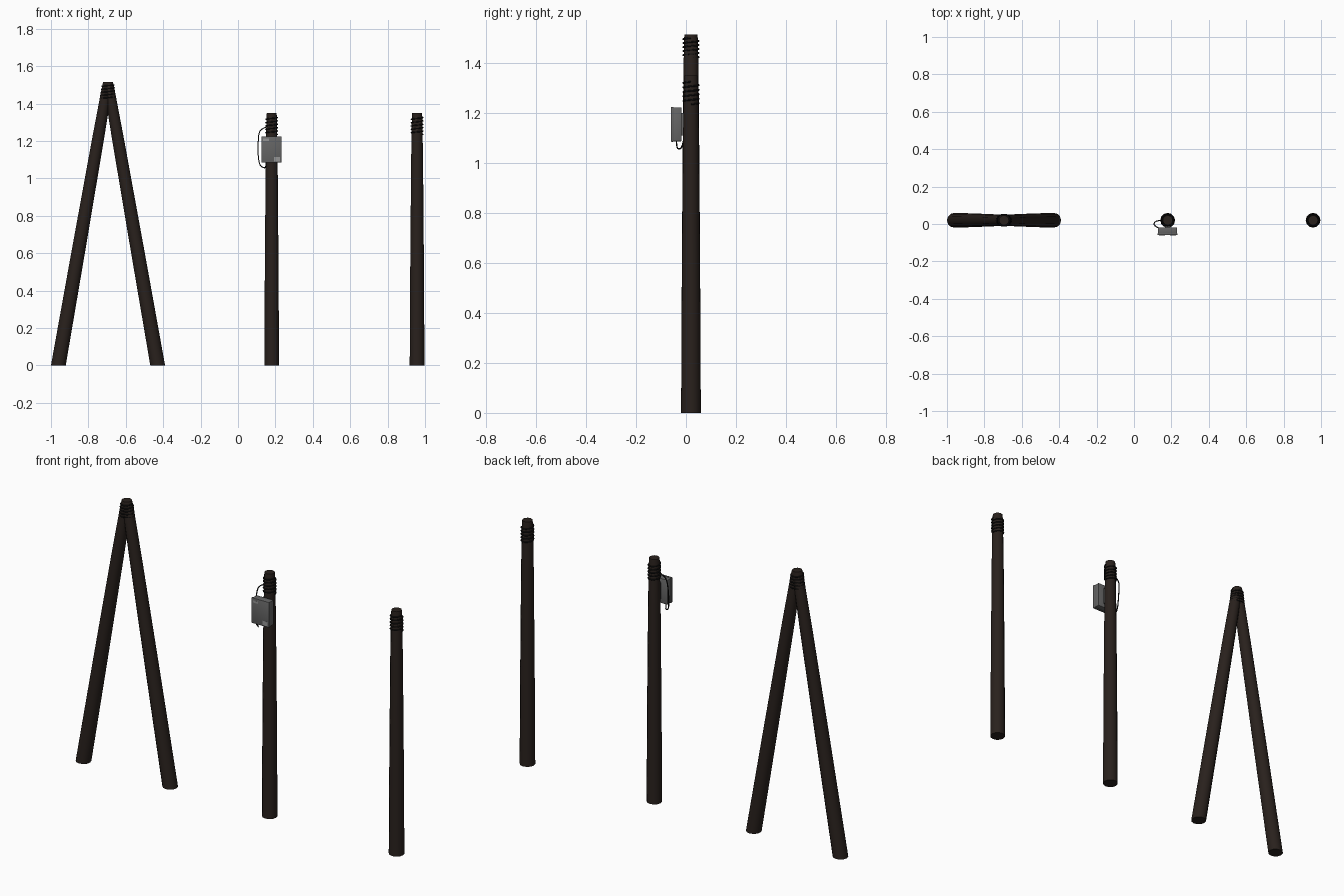
import bpy, bmesh
from math import sin, cos, pi

if "Cube" in bpy.data.objects:
    bpy.data.objects.remove(bpy.data.objects["Cube"])

YC = 0.02  # depth of the pole row


def material(name, rgb):
    m = bpy.data.materials.new(name)
    m.diffuse_color = (*rgb, 1)
    m.use_nodes = True
    m.node_tree.nodes["Principled BSDF"].inputs["Base Color"].default_value = m.diffuse_color
    return m


WOOD = material("dark_wood", (0.022, 0.015, 0.012))
WIRE = material("black_wire", (0.006, 0.006, 0.006))
METAL = material("grey_metal", (0.13, 0.13, 0.13))
PLATE = material("pale_plate", (0.3, 0.3, 0.3))


def finish(name, bm, mat, angle=0.7):
    bmesh.ops.recalc_face_normals(bm, faces=bm.faces)
    me = bpy.data.meshes.new(name)
    bm.to_mesh(me)
    bm.free()
    ob = bpy.data.objects.new(name, me)
    bpy.context.collection.objects.link(ob)
    me.materials.append(mat)
    bpy.ops.object.select_all(action='DESELECT')
    ob.select_set(True)
    bpy.context.view_layer.objects.active = ob
    bpy.ops.object.shade_smooth_by_angle(angle=angle)
    return ob


def pole(name, x0, x1, height, n=12):
    """Tapered round pole lofted from horizontal rings, flat at both ends."""
    bm = bmesh.new()
    rings = []
    for t, r in ((0, .0395), (.4, .0365), (.8, .032), (.985, .028), (1, .026)):
        x = x0 + (x1 - x0) * t
        rings.append([bm.verts.new((x + r * cos(2 * pi * i / n),
                                    YC + r * sin(2 * pi * i / n), height * t))
                      for i in range(n)])
    for a, b in zip(rings, rings[1:]):
        for i in range(n):
            j = (i + 1) % n
            bm.faces.new((a[i], a[j], b[j], b[i]))
    bm.faces.new(rings[0])
    bm.faces.new(rings[-1])
    return finish(name, bm, WOOD)


def tube(name, points, radius, kind='POLY'):
    cu = bpy.data.curves.new(name, 'CURVE')
    cu.dimensions = '3D'
    cu.bevel_depth = radius
    cu.bevel_resolution = 1
    cu.use_fill_caps = True
    sp = cu.splines.new(kind)
    sp.points.add(len(points) - 1)
    for p, co in zip(sp.points, points):
        p.co = (*co, 1)
    if kind == 'NURBS':
        sp.order_u = 3
        sp.use_endpoint_u = True
        sp.resolution_u = 5
    cu.materials.append(WIRE)
    ob = bpy.data.objects.new(name, cu)
    bpy.context.collection.objects.link(ob)


def coil(name, x, z0, z1, rx0, rx1, ry, turns=5, n=20):
    """Wire wound around a pole top, narrowing from rx0 to rx1."""
    pts = []
    for i in range(turns * n + 1):
        t, a = i / (turns * n), 2 * pi * i / n
        rx = rx0 + (rx1 - rx0) * t
        pts.append((x + rx * cos(a), YC + ry * sin(a), z0 + (z1 - z0) * t))
    tube(name, pts, .0035)


def box(name, lo, hi, mat, bevel=0):
    bm = bmesh.new()
    bmesh.ops.create_cube(bm, size=1)
    for v in bm.verts:
        v.co = [l + (h - l) * (c + .5) for l, h, c in zip(lo, hi, v.co)]
    if bevel:
        bmesh.ops.bevel(bm, geom=bm.edges[:], offset=bevel, segments=2,
                        affect='EDGES', profile=.5)
    return finish(name, bm, mat, .5)


# A-frame on the left
APEX = -0.695
for side, label in ((-1, "left"), (1, "right")):
    pole("frame_leg_" + label, APEX + side * .2655, APEX, 1.515)
coil("frame_binding", APEX, 1.42, 1.5, .042, .031, .031)

# Two upright posts with their bindings
for label, x in (("middle", .18), ("end", .9575)):
    pole(label + "_post", x, x, 1.35)
    coil(label + "_binding", x, 1.235, 1.325, .0315, .031, .0315)

# Control box hung on the front of the middle post
box("box_body", (.127, -.053, 1.087), (.23, -.018, 1.223), METAL, .002)
box("box_lid", (.125, -.06, 1.085), (.232, -.05, 1.225), METAL, .002)
box("box_bracket", (.165, -.02, 1.11), (.195, -.005, 1.2), METAL)
box("box_plate", (.192, -.0605, 1.091), (.224, -.059, 1.115), PLATE)
box("box_tag", (.134, -.0605, 1.2), (.166, -.059, 1.212), PLATE)

# Cable looping from the box underside up to the post
tube("box_cable", [(.15, -.038, 1.09), (.15, -.038, 1.06), (.142, -.025, 1.055),
                   (.118, -.015, 1.065), (.108, -.005, 1.11), (.107, .0, 1.17),
                   (.11, .01, 1.24), (.125, .018, 1.265), (.152, .02, 1.275)],
     .003, 'NURBS')
